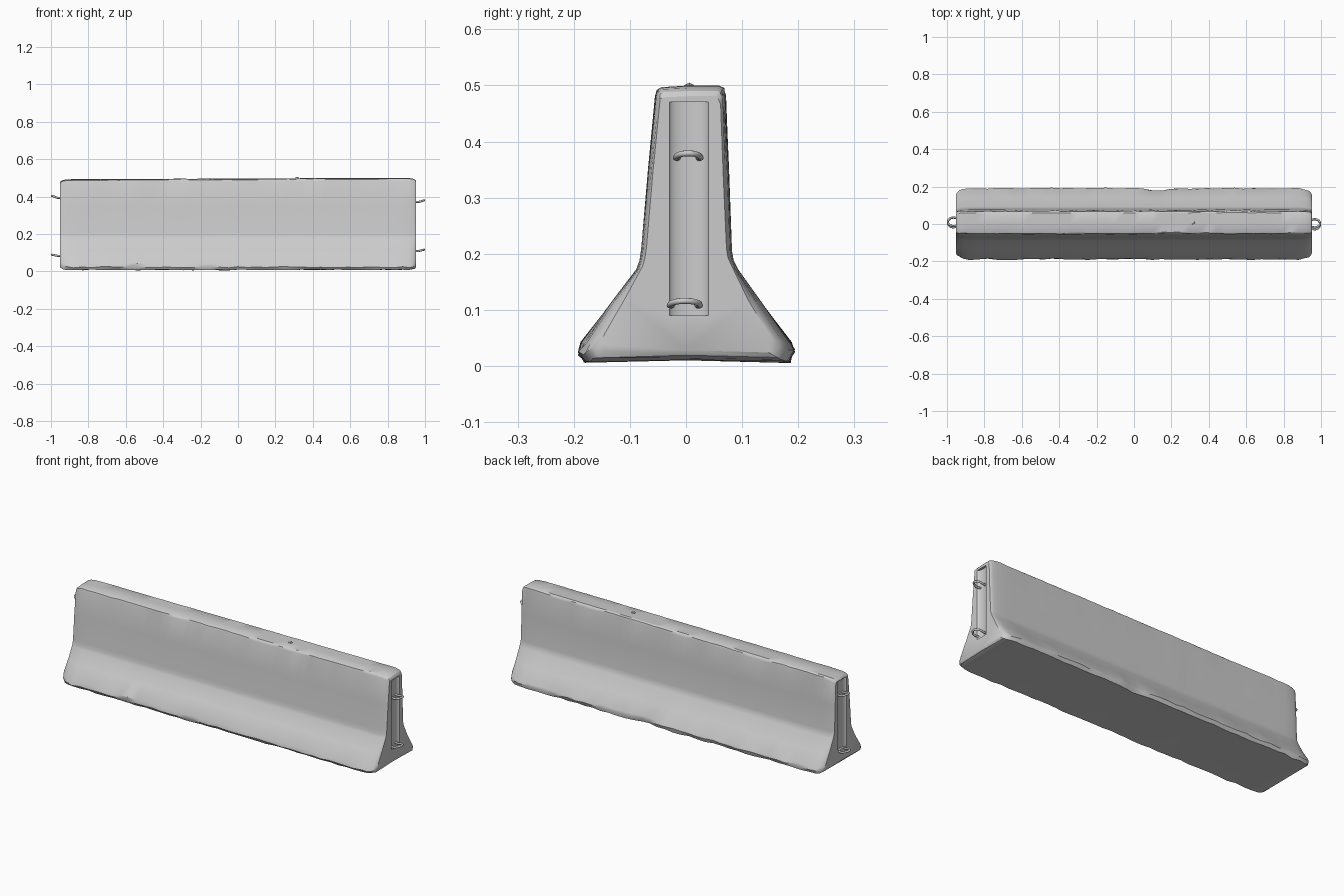
import bpy, bmesh, math, random
from mathutils import Vector

if "Cube" in bpy.data.objects:
    bpy.data.objects.remove(bpy.data.objects["Cube"])

random.seed(4)


def smooth(obj, angle=35):
    bpy.ops.object.select_all(action='DESELECT')
    obj.select_set(True)
    bpy.context.view_layer.objects.active = obj
    bpy.ops.object.shade_smooth_by_angle(angle=math.radians(angle))


# Cross-section (y, z, wear) going round from the lower front edge
PROFILE = [(-0.179, 0.008, .004), (-0.189, 0.022, .005), (-0.185, 0.04, .004),
           (-0.135, 0.110, .001), (-0.088, 0.172, .001), (-0.083, 0.188, 0), (-0.080, 0.208, 0),
           (-0.067, 0.35, .001), (-0.054, 0.480, .002), (-0.051, 0.489, .002), (-0.044, 0.493, .001),
           (0.005, 0.496, .001), (0.060, 0.496, .001), (0.067, 0.491, .002), (0.070, 0.480, .002),
           (0.076, 0.35, .001), (0.082, 0.205, 0), (0.085, 0.188, 0), (0.092, 0.172, .001),
           (0.140, 0.105, .001), (0.186, 0.04, .004), (0.191, 0.027, .004), (0.184, 0.008, .004),
           (0.0, 0.010, 0)]

# Stations along the length: (x, inward y scale, inward z scale)
END = [(0.953, .20, .075), (0.947, .13, .038), (0.935, .075, .016), (0.915, .035, .004)]
N = 36
stations = [(-x, a, b) for x, a, b in END]
stations += [(-0.88 + 1.76 * i / N, 0, 0) for i in range(N + 1)]
stations += list(reversed(END))

# Concrete body: lofted profile with slightly worn edges
bm = bmesh.new()
rings = []
for x, ky, kz in stations:
    chip = math.exp(-((x - 0.13) / 0.05) ** 2)
    ring = []
    for y, z, wear in PROFILE:
        flare = ky if z < 0.15 else ky * 0.6
        yy = y * (1 - flare) + random.uniform(-wear, wear) * 0.8
        zz = 0.25 + (z - 0.25) * (1 - kz) + random.uniform(-wear, wear) * 0.7
        if y > 0.15 and z < 0.06:
            yy -= 0.013 * chip
        if z > 0.45:
            zz += 0.004 * x
        ring.append(bm.verts.new((x, yy, max(zz, 0.003))))
    rings.append(ring)
n = len(PROFILE)
for a, b in zip(rings, rings[1:]):
    for i in range(n):
        j = (i + 1) % n
        bm.faces.new((a[i], a[j], b[j], b[i]))
bm.faces.new(rings[0])
bm.faces.new(list(reversed(rings[-1])))
bmesh.ops.recalc_face_normals(bm, faces=bm.faces)
me = bpy.data.meshes.new("concrete_body")
bm.to_mesh(me)
bm.free()
body = bpy.data.objects.new("concrete_body", me)
bpy.context.collection.objects.link(body)

# Shallow upright recess in each end
for s in (-1, 1):
    bpy.ops.mesh.primitive_cylinder_add(vertices=24, radius=1, depth=2,
                                        location=(s * 0.957, 0.005, 0.28),
                                        scale=(0.016, 0.036, 0.19))
    cutter = bpy.context.object
    cutter.name = "recess_cutter"
    cutter.hide_render = True
    mod = body.modifiers.new("recess", 'BOOLEAN')
    mod.operation = 'DIFFERENCE'
    mod.object = cutter
    mod.solver = 'EXACT'
    bpy.context.view_layer.objects.active = body
    bpy.ops.object.modifier_apply(modifier=mod.name)
    bpy.data.objects.remove(cutter)
smooth(body, 32)


# Steel connecting loops: bent rods emerging from the recess
def lifting_loop(name, side, yc, z, half, rise):
    steps = 12
    pts = [(0.935, -half * 0.8, 0)]
    for i in range(steps + 1):
        t = math.pi * i / steps
        pts.append((0.965 + 0.030 * math.sin(t), -half * math.cos(t), math.sin(t)))
    pts.append((0.935, half * 0.8, 0))
    cu = bpy.data.curves.new(name, 'CURVE')
    cu.dimensions = '3D'
    cu.bevel_depth = 0.0055
    cu.bevel_resolution = 2
    cu.use_fill_caps = True
    sp = cu.splines.new('POLY')
    sp.points.add(len(pts) - 1)
    for p, (x, y, u) in zip(sp.points, pts):
        p.co = (side * x, yc + y, z + rise * u, 1)
    obj = bpy.data.objects.new(name, cu)
    bpy.context.collection.objects.link(obj)
    bpy.ops.object.select_all(action='DESELECT')
    obj.select_set(True)
    bpy.context.view_layer.objects.active = obj
    bpy.ops.object.convert(target='MESH')
    smooth(bpy.context.object, 60)


lifting_loop("upper_loop_right", 1, 0.004, 0.371, 0.022, 0.008)
lifting_loop("lower_loop_right", 1, -0.002, 0.108, 0.027, 0.008)
lifting_loop("upper_loop_left", -1, 0.012, 0.393, 0.023, 0.011)
lifting_loop("lower_loop_left", -1, 0.008, 0.083, 0.026, 0.006)

# Small lump of concrete left on the top
bpy.ops.mesh.primitive_ico_sphere_add(subdivisions=1, radius=1, location=(0.315, 0.006, 0.497),
                                      scale=(0.013, 0.010, 0.008))
bpy.context.object.name = "concrete_lump"
